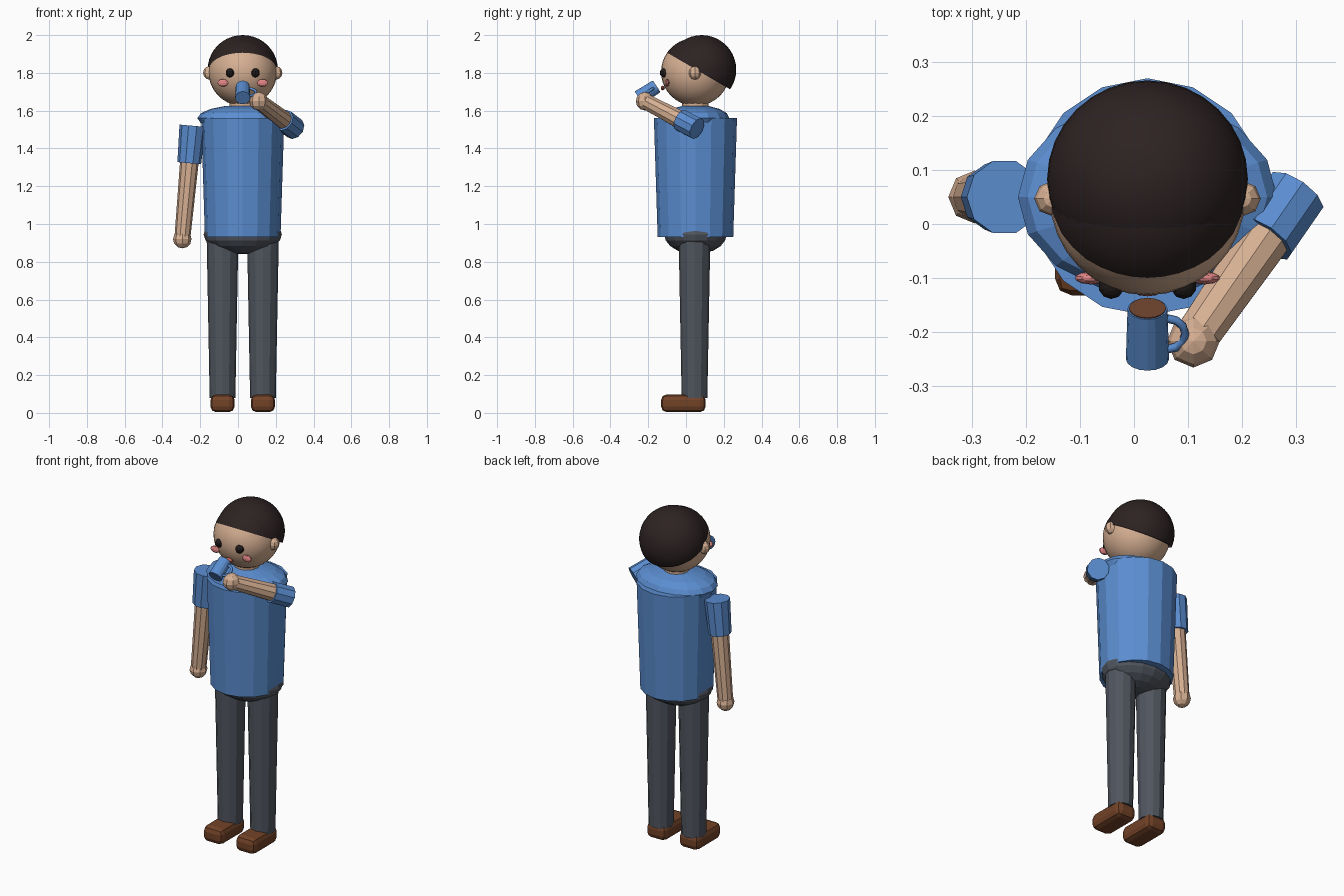
import bpy, bmesh, math
from mathutils import Vector, Matrix

cube = bpy.data.objects.get("Cube")
if cube:
    bpy.data.objects.remove(cube, do_unlink=True)

CX, CY = 0.025, 0.05  # body axis


def material(name, rgb):
    # sRGB bytes to linear
    lin = [(c / 255 / 12.92 if c < 11 else ((c / 255 + 0.055) / 1.055) ** 2.4) for c in rgb]
    m = bpy.data.materials.new(name)
    m.use_nodes = True
    m.diffuse_color = (*lin, 1)
    m.node_tree.nodes["Principled BSDF"].inputs["Base Color"].default_value = (*lin, 1)
    return m


SHIRT = material("shirt_blue", (91, 142, 209))
SKIN = material("skin", (215, 176, 147))
HAIR = material("hair_dark_brown", (45, 34, 34))
EYE = material("eye_black", (32, 26, 26))
TROUSER = material("trouser_grey", (80, 85, 94))
SHOE = material("shoe_brown", (114, 66, 39))
CHEEK = material("cheek_pink", (226, 134, 134))
MOUTH = material("mouth_red", (196, 98, 90))
COFFEE = material("coffee_brown", (112, 70, 46))


def finish(name, bm, mats, smooth=False):
    mesh = bpy.data.meshes.new(name)
    bm.to_mesh(mesh)
    bm.free()
    for m in mats:
        mesh.materials.append(m)
    for p in mesh.polygons:
        p.use_smooth = smooth
    ob = bpy.data.objects.new(name, mesh)
    bpy.context.scene.collection.objects.link(ob)
    return ob


def ball_mesh(center, radii, seg, rings):
    bm = bmesh.new()
    mat = Matrix.Translation(center) @ Matrix.Diagonal((*radii, 1))
    bmesh.ops.create_uvsphere(bm, u_segments=seg, v_segments=rings, radius=1, matrix=mat)
    return bm


def ball(name, center, radii, mat, seg=12, rings=8, smooth=False):
    return finish(name, ball_mesh(center, radii, seg, rings), [mat], smooth)


def tube(name, a, b, ra, rb, mat, sides=12):
    # tapered cylinder from point a to point b
    a, b = Vector(a), Vector(b)
    rot = (b - a).to_track_quat("Z", "Y").to_matrix().to_4x4()
    bm = bmesh.new()
    bmesh.ops.create_cone(bm, cap_ends=True, segments=sides, radius1=ra, radius2=rb,
                          depth=(b - a).length, matrix=Matrix.Translation((a + b) / 2) @ rot)
    return finish(name, bm, [mat])


def cut(bm, point, normal, clear=False):
    geom = bm.verts[:] + bm.edges[:] + bm.faces[:]
    bmesh.ops.bisect_plane(bm, geom=geom, plane_co=point, plane_no=normal, clear_inner=clear)


# Torso, shoulders and hips
tube("torso", (CX, CY, 0.93), (CX, CY, 1.56), 0.2, 0.22, SHIRT, 16)
ball("shoulders", (CX, CY, 1.56), (0.24, 0.18, 0.07), SHIRT, 16, 8)
ball("hips", (CX, CY, 0.945), (0.207, 0.165, 0.105), TROUSER, 16, 10)
tube("neck", (CX, CY, 1.58), (CX, CY, 1.68), 0.07, 0.07, SKIN)

# Head, coloured as hair above a tilted hairline
hairline, tilt = Vector((CX, CY + 0.008, 1.815)), Vector((0, 0.5, 0.86))
bm = ball_mesh((CX, CY, 1.805), (0.181, 0.182, 0.18), 32, 20)
cut(bm, hairline, tilt)
for f in bm.faces:
    f.material_index = int((f.calc_center_median() - hairline).dot(tilt) > 0)
finish("head", bm, [SKIN, HAIR], True)

bm = ball_mesh((CX, CY + 0.033, 1.817), (0.186, 0.183, 0.183), 32, 20)
cut(bm, hairline, tilt, True)
finish("hair", bm, [HAIR], True)

# Paired parts of the face and legs
for side, s in (("right", -1), ("left", 1)):
    ball(side + "_ear", (CX + s * 0.175, 0.047, 1.8), (0.035, 0.033, 0.036), SKIN, 8, 6)
    ball(side + "_eye", (CX + s * 0.067, -0.115, 1.8), (0.024, 0.024, 0.024), EYE, 10, 8)
    ball(side + "_cheek", (CX + s * 0.105, -0.1, 1.747), (0.03, 0.012, 0.02), CHEEK, 10, 6)
    x = CX + s * 0.107
    tube(side + "_leg", (x, 0.045, 0.08), (x, 0.045, 0.93), 0.068, 0.084, TROUSER)
    bm = bmesh.new()
    bmesh.ops.create_cube(bm, size=1, matrix=Matrix.Translation((x, -0.014, 0.051))
                          @ Matrix.Diagonal((0.128, 0.236, 0.094, 1)))
    bmesh.ops.bevel(bm, geom=bm.edges[:], offset=0.03, segments=2, profile=0.5, affect="EDGES")
    finish(side + "_shoe", bm, [SHOE])

ball("mouth", (CX, -0.123, 1.72), (0.028, 0.011, 0.012), MOUTH, 10, 6)


# Arms: sleeve, forearm and fist along one straight line
def arm(side, top, hand, sleeve_part, r_top, r_cuff):
    top, hand = Vector(top), Vector(hand)
    cuff = top.lerp(hand, sleeve_part)
    tube(side + "_sleeve", top, cuff, r_top, r_cuff, SHIRT, 10)
    tube(side + "_forearm", top.lerp(hand, sleeve_part * 0.8), hand, 0.05, 0.042, SKIN, 10)
    ball(side + "_hand", hand, (0.049, 0.049, 0.049), SKIN, 8, 6)


arm("right", (-0.24, CY, 1.52), (-0.295, CY, 0.92), 0.33, 0.07, 0.063)
arm("left", (0.3, 0.058, 1.505), (0.11, -0.217, 1.65), 0.31, 0.06, 0.06)

# Mug tipped towards the mouth, with drink and handle
rim, base = Vector((CX, -0.157, 1.728)), Vector((CX, -0.25, 1.668))
axis = (rim - base).normalized()
tube("mug", base, rim, 0.04, 0.037, SHIRT, 16)
tube("drink", rim - axis * 0.01, rim + axis * 0.002, 0.034, 0.034, COFFEE, 16)

middle, out = (rim + base) / 2, Vector((1, 0, 0))
pts = [middle + out * (0.036 + 0.034 * math.sin(t)) + axis * 0.034 * math.cos(t)
       for t in (math.pi * i / 6 for i in range(7))]
curve = bpy.data.curves.new("mug_handle", "CURVE")
curve.dimensions = "3D"
curve.bevel_depth = 0.008
curve.bevel_resolution = 1
spline = curve.splines.new("POLY")
spline.points.add(len(pts) - 1)
for p, co in zip(spline.points, pts):
    p.co = (*co, 1)
curve.materials.append(SHIRT)
bpy.context.scene.collection.objects.link(bpy.data.objects.new("mug_handle", curve))
